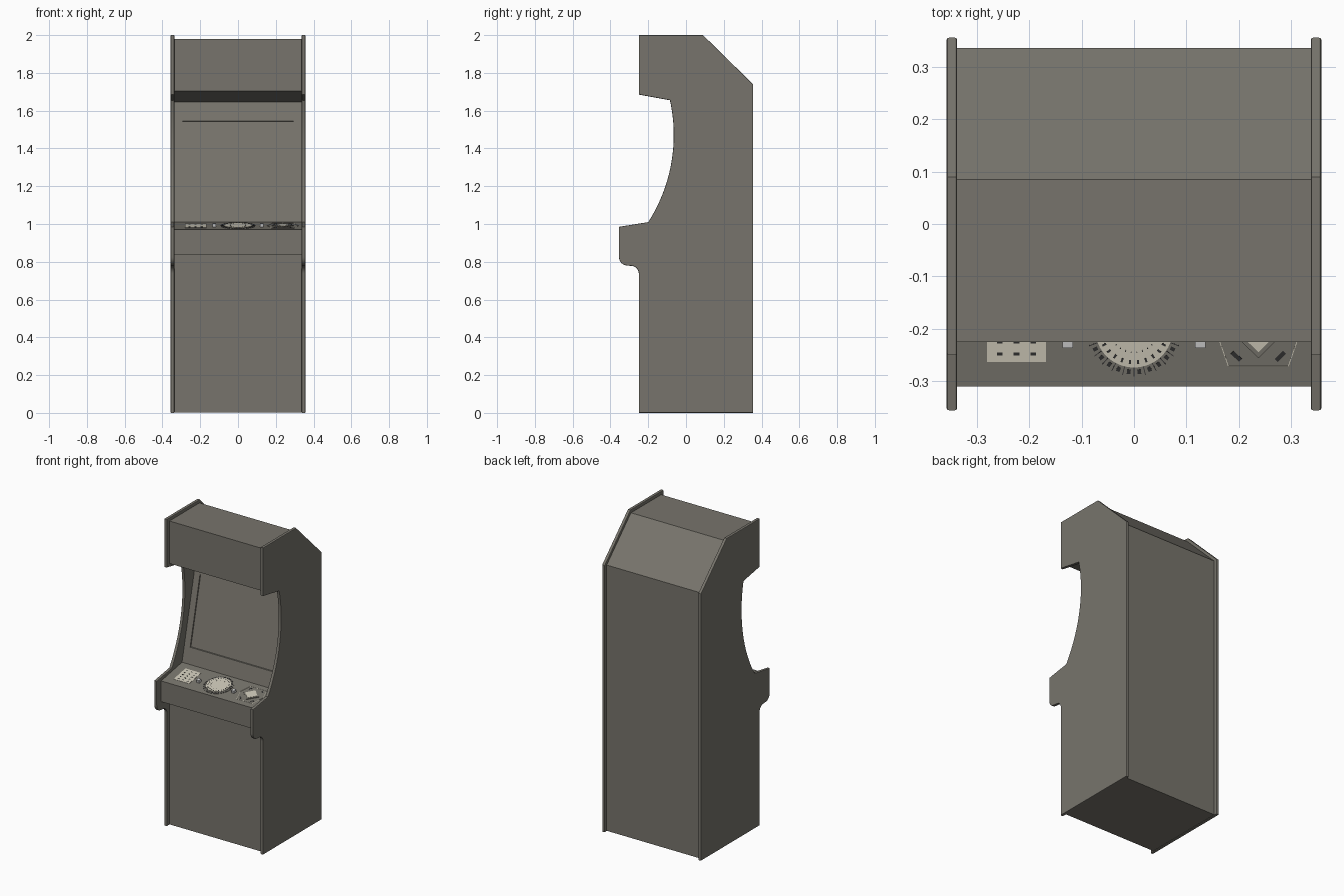
import bpy, bmesh, math
from mathutils import Matrix, Vector

if "Cube" in bpy.data.objects:
    bpy.data.objects.remove(bpy.data.objects["Cube"])

def material(name, c):
    m = bpy.data.materials.new(name)
    m.diffuse_color = (*c, 1)
    m.use_nodes = True
    m.node_tree.nodes["Principled BSDF"].inputs["Base Color"].default_value = m.diffuse_color
    return m

BODY = material("charcoal", (0.185, 0.175, 0.15))
CREAM = material("cream", (0.60, 0.57, 0.47))
METAL = material("metal", (0.55, 0.55, 0.55))
DARK = material("dark", (0.03, 0.03, 0.03))

def finish(name, bm, mat=BODY, matrix=None, smooth=False):
    bmesh.ops.recalc_face_normals(bm, faces=bm.faces[:])
    me = bpy.data.meshes.new(name)
    bm.to_mesh(me)
    bm.free()
    ob = bpy.data.objects.new(name, me)
    bpy.context.collection.objects.link(ob)
    if matrix:
        ob.matrix_world = matrix
    me.materials.append(mat)
    if smooth:
        bpy.ops.object.select_all(action='DESELECT')
        ob.select_set(True)
        bpy.context.view_layer.objects.active = ob
        bpy.ops.object.shade_smooth_by_angle(angle=math.radians(15))
    return ob

def prism(profile, x0, x1):
    """Extrude a (y, z) profile along x."""
    bm = bmesh.new()
    face = bm.faces.new([bm.verts.new((x0, y, z)) for y, z in profile])
    r = bmesh.ops.extrude_face_region(bm, geom=[face])
    vs = [v for v in r["geom"] if isinstance(v, bmesh.types.BMVert)]
    bmesh.ops.translate(bm, verts=vs, vec=(x1 - x0, 0, 0))
    bmesh.ops.recalc_face_normals(bm, faces=bm.faces[:])
    return bm

def arc(c, r, a0, a1, n):
    return [(c[0] + r * math.cos(math.radians(a0 + (a1 - a0) * i / n)),
             c[1] + r * math.sin(math.radians(a0 + (a1 - a0) * i / n))) for i in range(n + 1)]

def arc3(a, b, c, n):
    """Arc through three points."""
    (ax, ay), (bx, by), (cx, cy) = a, b, c
    d = 2 * (ax * (by - cy) + bx * (cy - ay) + cx * (ay - by))
    sa, sb, sc = ax * ax + ay * ay, bx * bx + by * by, cx * cx + cy * cy
    u = (sa * (by - cy) + sb * (cy - ay) + sc * (ay - by)) / d
    v = (sa * (cx - bx) + sb * (ax - cx) + sc * (bx - ax)) / d
    a0 = math.degrees(math.atan2(ay - v, ax - u))
    a1 = math.degrees(math.atan2(cy - v, cx - u))
    return arc((u, v), math.hypot(ax - u, ay - v), a0, a1, n)

# Side panels with rounded rims
side = [(0.355, 0), (0.355, 1.74), (0.09, 2.0), (-0.25, 2.0), (-0.25, 1.685)]
side += arc3((-0.085, 1.655), (-0.065, 1.48), (-0.2, 1.01), 28)
side += [(-0.355, 0.985)]
side += arc((-0.31, 0.825), 0.045, 180, 270, 8)
side += arc((-0.29, 0.738), 0.04, 90, 0, 8) + [(-0.25, 0)]
for s, name in ((-1, "left_side_panel"), (1, "right_side_panel")):
    bm = prism(side, s * 0.337, s * 0.357)
    caps = [f for f in bm.faces if abs(f.normal.x) > 0.9]
    rims = {e for f in caps for e in f.edges}
    bmesh.ops.bevel(bm, geom=list(rims), offset=0.004, segments=2, profile=0.5, affect='EDGES')
    finish(name, bm, smooth=True)

# Cabinet body, with the screen sunk into its sloping bezel
SLOPE_Y = lambda z: -0.095 + (z - 1.01) * 0.232
body = [(0.335, 0.003), (0.335, 1.735), (0.085, 1.98), (-0.225, 1.98), (-0.225, 1.703),
        (SLOPE_Y(1.647), 1.647), (SLOPE_Y(1.01), 1.01), (-0.31, 0.97), (-0.31, 0.835),
        (-0.225, 0.835), (-0.225, 0.003)]
bm = prism(body, -0.3375, 0.3375)
bezel = min(bm.faces, key=lambda f: (f.calc_center_median() - Vector((0, SLOPE_Y(1.33), 1.33))).length)
for depth in (0, 0.006):
    bmesh.ops.inset_individual(bm, faces=[bezel], thickness=0.04 if depth == 0 else 0.0005)
    for v in bezel.verts:
        z = 1.545 - depth / 4 if v.co.z > 1.33 else 1.11 + depth / 4
        v.co = (math.copysign(0.295 - depth / 4, v.co.x), SLOPE_Y(z) + depth, z)
finish("cabinet_body", bm)

# Control panel details are laid out on the sloping panel
TILT = math.atan2(0.04, 0.215)

def on_panel(x, y):
    z = 0.97 + (y + 0.31) * math.tan(TILT)
    return Matrix.Translation((x, y, z)) @ Matrix.Rotation(TILT, 4, 'X')

def add_box(bm, x, y, z, sx, sy, sz, rot=0):
    bmesh.ops.create_cube(bm, size=1, matrix=Matrix.Translation((x, y, z)) @
                          Matrix.Rotation(rot, 4, 'Z') @ Matrix.Diagonal((sx, sy, sz, 1)))

def add_disc(bm, r, z0, z1, n=64, rot=0):
    bmesh.ops.create_cone(bm, cap_ends=True, segments=n, radius1=r, radius2=r, depth=z1 - z0,
                          matrix=Matrix.Translation((0, 0, (z0 + z1) / 2)) @ Matrix.Rotation(rot, 4, 'Z'))

# Dial: dark base ring, cream disc, rings of dark tick marks
dial = on_panel(0, -0.2)
bm = bmesh.new()
add_disc(bm, 0.092, -0.002, 0.002)
finish("dial_ring", bm, BODY, dial, True)
bm = bmesh.new()
add_disc(bm, 0.074, 0, 0.004)
finish("dial_disc", bm, CREAM, dial, True)
bm = bmesh.new()
for r, z, w, l, off in ((0.083, 0.002, 0.007, 0.009, 0), (0.083, 0.002, 0.0015, 0.017, 0.5),
                        (0.064, 0.004, 0.004, 0.008, 0), (0.045, 0.004, 0.0015, 0.003, 0)):
    for i in range(26):
        a = 2 * math.pi * (i + off) / 26
        add_box(bm, r * math.cos(a), r * math.sin(a), z, l, w, 0.001, a)
finish("dial_marks", bm, DARK, dial)

# Info plate with rows of plain dashes
bm = bmesh.new()
add_box(bm, 0, 0, 0, 0.112, 0.124, 0.003)
finish("info_plate", bm, CREAM, on_panel(-0.224, -0.202))
bm = bmesh.new()
for i in (-1, 0, 1):
    for j in range(-2, 3):
        add_box(bm, i * 0.032, j * 0.023, 0.0015, 0.011, 0.006, 0.001)
finish("info_plate_marks", bm, DARK, on_panel(-0.224, -0.202))

# Diamond pad: raised frame, cream top, thin hexagonal outline, corner marks
pad = on_panel(0.237, -0.2)
bm = bmesh.new()
add_disc(bm, 0.056, -0.002, 0.004, 4)
finish("diamond_frame", bm, BODY, pad)
bm = bmesh.new()
add_disc(bm, 0.044, 0, 0.006, 4)
finish("diamond_pad", bm, CREAM, pad)
bm = bmesh.new()
pts = [(-0.057, -0.073), (0.057, -0.073), (0.082, 0), (0.057, 0.073), (-0.057, 0.073), (-0.082, 0)]
for p, q in zip(pts, pts[1:] + pts[:1]):
    dx, dy = q[0] - p[0], q[1] - p[1]
    add_box(bm, (p[0] + q[0]) / 2, (p[1] + q[1]) / 2, 0, math.hypot(dx, dy), 0.0015, 0.002, math.atan2(dy, dx))
finish("pad_outline", bm, CREAM, pad)
bm = bmesh.new()
for sx in (-1, 1):
    for sy in (-1, 1):
        add_box(bm, sx * 0.042, sy * 0.053, 0, 0.022, 0.008, 0.002, -sx * sy * math.pi / 4)
finish("pad_marks", bm, DARK, pad)

# Small buttons either side of the dial
for s, name in ((-1, "left_button"), (1, "right_button")):
    bm = bmesh.new()
    add_box(bm, 0, 0, 0.008, 0.02, 0.022, 0.02)
    finish(name, bm, METAL, on_panel(s * 0.126, -0.222))
